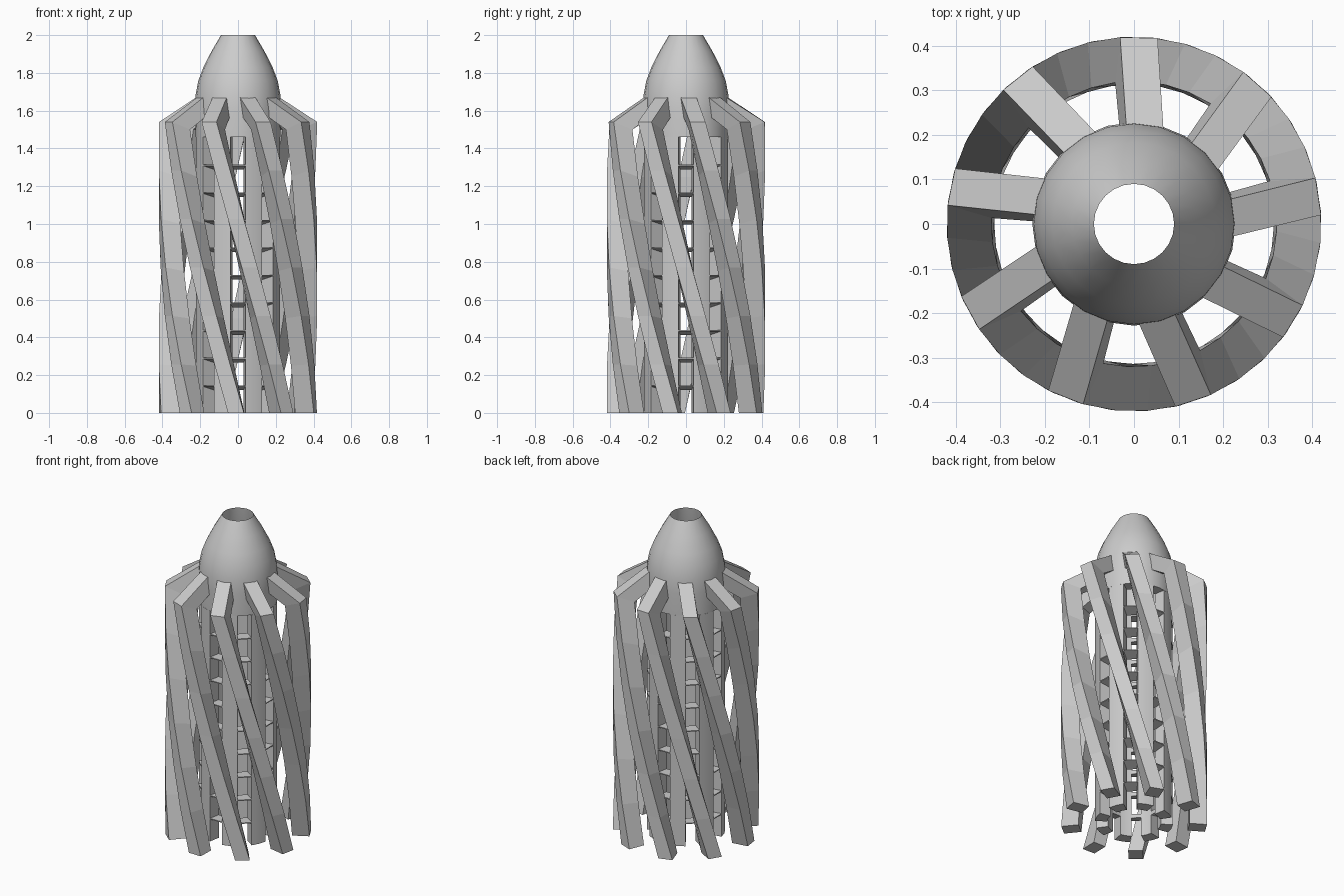
import bpy, bmesh
from math import sin, cos, radians, pi

if "Cube" in bpy.data.objects:
    bpy.data.objects.remove(bpy.data.objects["Cube"])

R_OUT, R_IN = 0.225, 0.155      # tube wall
SLOT_TOP, PITCH = 1.46, 0.146   # ladder slots
N_SLOT, SLOT_W = 8, 21          # slot count and width in degrees
N_VANE, TOP_ANG, TWIST = 9, 8.5, 60


def polar(r, deg, z):
    a = radians(deg)
    return (r * cos(a), r * sin(a), z)


def finish(name, bm, angle):
    bmesh.ops.recalc_face_normals(bm, faces=bm.faces)
    me = bpy.data.meshes.new(name)
    bm.to_mesh(me)
    bm.free()
    ob = bpy.data.objects.new(name, me)
    bpy.context.collection.objects.link(ob)
    if angle:
        bpy.ops.object.select_all(action='DESELECT')
        ob.select_set(True)
        bpy.context.view_layer.objects.active = ob
        bpy.ops.object.shade_smooth_by_angle(angle=radians(angle))
    return ob


def loft(bm, rings, closed=False):
    """Skin a list of equal-length vertex loops; cap the ends unless closed."""
    vs = [[bm.verts.new(p) for p in ring] for ring in rings]
    n = len(vs[0])
    count = len(vs) if closed else len(vs) - 1
    for i in range(count):
        a, b = vs[i], vs[(i + 1) % len(vs)]
        for j in range(n):
            k = (j + 1) % n
            bm.faces.new((a[j], a[k], b[k], b[j]))
    if not closed:
        bm.faces.new(vs[0])
        bm.faces.new(vs[-1])


# Hollow nose: outer dome and inner wall revolved as one closed profile
outer = [(R_OUT, SLOT_TOP), (0.228, 1.6), (0.225, 1.68), (0.21, 1.76),
         (0.183, 1.83), (0.14, 1.915), (0.09, 2.0)]
inner = [(0.105, 1.9), (0.135, 1.78), (R_IN, 1.65), (R_IN, SLOT_TOP)]
bm = bmesh.new()
loft(bm, [[polar(r, i * 15, z) for r, z in outer + inner] for i in range(24)], True)
finish("nose_shell", bm, 35)

# Tube posts between the slots
bm = bmesh.new()
step = 360 / N_SLOT
for i in range(N_SLOT):
    start = i * step + SLOT_W / 2
    span = step - SLOT_W
    loft(bm, [[polar(R_IN, start + span * t / 2, 0), polar(R_OUT, start + span * t / 2, 0),
               polar(R_OUT, start + span * t / 2, SLOT_TOP),
               polar(R_IN, start + span * t / 2, SLOT_TOP)] for t in range(3)])
finish("tube_posts", bm, 30)

# Ladder rungs: flat on top, underside sloping down towards the inside
bm = bmesh.new()
for i in range(N_SLOT):
    for k in range(1, 10):
        z = k * PITCH
        loft(bm, [[polar(R_IN, i * step + s * SLOT_W / 2, z),
                   polar(R_OUT, i * step + s * SLOT_W / 2, z),
                   polar(R_OUT, i * step + s * SLOT_W / 2, z - 0.006),
                   polar(R_IN, i * step + s * SLOT_W / 2, z - 0.025)] for s in (-1, 1)])
finish("slot_rungs", bm, 0)

# Twisted vanes: a bent bar profile, rotated about z by height
stations = [(0.32, 1.5 * t / 6, 0.42, 1.54 * t / 6) for t in range(7)]
stations.append((0.215, 1.57, 0.215, 1.675))
HALF = 0.042


def vane_point(r, z, side, base):
    deg = base + TWIST * (1.54 - z) / 1.54
    a = radians(deg)
    s = side * HALF
    rad = (r * r - s * s) ** 0.5
    return (rad * cos(a) - s * sin(a), rad * sin(a) + s * cos(a), z)


for i in range(N_VANE):
    base = TOP_ANG + i * 360 / N_VANE
    bm = bmesh.new()
    loft(bm, [[vane_point(ri, zi, -1, base), vane_point(ro, zo, -1, base),
               vane_point(ro, zo, 1, base), vane_point(ri, zi, 1, base)]
              for ri, zi, ro, zo in stations])
    finish(f"twisted_vane_{i + 1}", bm, 0)
